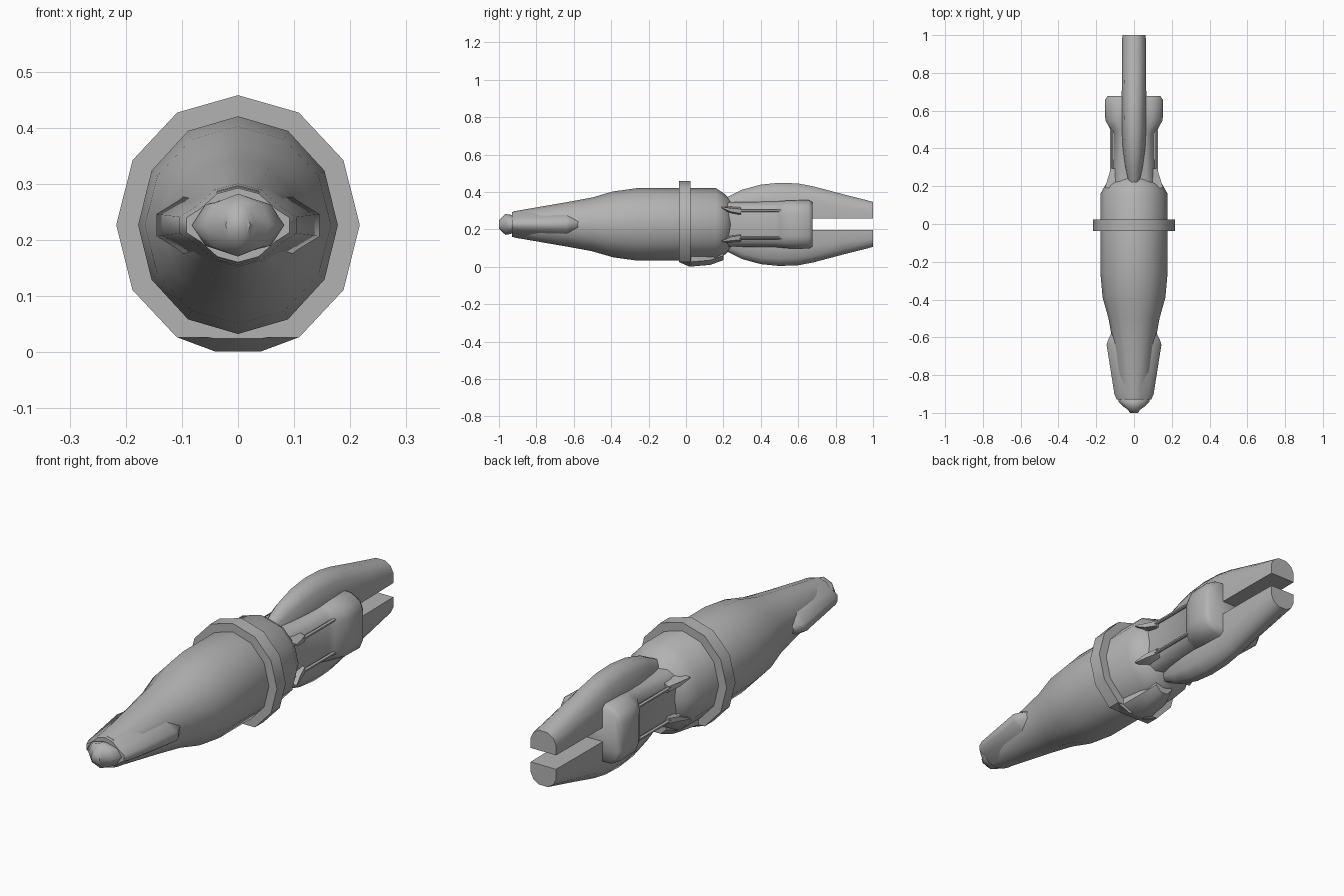
import bpy, bmesh, math

ZC = 0.2265  # height of the long axis
GREY = bpy.data.materials.new("dark_grey")
GREY.diffuse_color = (0.45, 0.45, 0.45, 1)


def circle(n):
    return [(math.sin(2 * math.pi * i / n), math.cos(2 * math.pi * i / n)) for i in range(n)]


def loft(name, profile, sections, zmin=None, angle=40):
    """Skin a profile along y. section = (y, half width, half height[, x centre, z centre])"""
    bm = bmesh.new()
    rings = []
    for s in sections:
        y, w, h = s[:3]
        cx, cz = s[3:] if len(s) > 3 else (0, ZC)
        ring = []
        for px, pz in profile:
            z = cz + pz * h
            if zmin is not None:
                z = max(z, zmin)
            ring.append(bm.verts.new((cx + px * w, y, z)))
        rings.append(ring)
    n = len(profile)
    for a, b in zip(rings, rings[1:]):
        for i in range(n):
            j = (i + 1) % n
            bm.faces.new((a[i], a[j], b[j], b[i]))
    bm.faces.new(rings[0])
    bm.faces.new(rings[-1])
    bmesh.ops.recalc_face_normals(bm, faces=bm.faces)
    me = bpy.data.meshes.new(name)
    bm.to_mesh(me)
    bm.free()
    me.materials.append(GREY)
    ob = bpy.data.objects.new(name, me)
    bpy.context.collection.objects.link(ob)
    bpy.ops.object.select_all(action='DESELECT')
    ob.select_set(True)
    bpy.context.view_layer.objects.active = ob
    bpy.ops.object.shade_smooth_by_angle(angle=math.radians(angle))
    return ob


C12 = circle(12)

# main hull
loft("hull", C12, [
    (-0.92, 0.072, 0.070), (-0.63, 0.112, 0.120), (-0.50, 0.135, 0.144),
    (-0.39, 0.166, 0.176), (-0.26, 0.178, 0.194), (0.16, 0.178, 0.194),
    (0.21, 0.150, 0.160), (0.25, 0.095, 0.120)])

# collar around the hull, flattened underneath
loft("collar", C12, [(-0.037, 0.217, 0.2315), (0.025, 0.217, 0.2315)], zmin=0.026, angle=35)

# keel block under the collar, sloping up at the front
keel = [(-0.107, 1), (-0.107, 0.25), (-0.04, 0), (0.04, 0), (0.107, 0.25), (0.107, 1)]
loft("keel_block", keel, [(-0.036, 1, 0.05, 0, 0.024), (0.018, 1, 0.1, 0, 0.001),
                          (0.026, 0.75, 0.1, 0, 0.001), (0.13, 0.65, 0.1, 0, 0.01),
                          (0.20, 0.4, 0.1, 0, 0.035)], angle=35)

# side ridges of the nose, blending into the hull
ridge = [(-1, 0.2), (-0.72, 0.45), (-0.4, 0.85), (0, 1.0), (0.4, 0.85), (0.72, 0.45), (1, 0.2),
         (1, -0.2), (0.72, -0.45), (0.4, -0.85), (0, -1.0), (-0.4, -0.85), (-0.72, -0.45), (-1, -0.2)]
loft("nose_ridges", ridge, [(-0.93, 0.092, 0.066), (-0.90, 0.104, 0.074),
                            (-0.64, 0.145, 0.100), (-0.615, 0.138, 0.09),
                            (-0.57, 0.115, 0.07)], angle=60)

# nose tip
loft("nose_tip", circle(8), [
    (-1.0, 0.022, 0.022), (-0.985, 0.03, 0.038), (-0.965, 0.058, 0.056),
    (-0.94, 0.082, 0.052), (-0.915, 0.08, 0.04)], angle=50)

# rear core flaring into the side block
block = [(-1, 0.5), (-0.9, 0.8), (-0.6, 1), (0.6, 1), (0.9, 0.8), (1, 0.5),
         (1, -0.5), (0.9, -0.8), (0.6, -1), (-0.6, -1), (-0.9, -0.8), (-1, -0.5)]
loft("rear_core", block, [
    (0.18, 0.112, 0.118), (0.48, 0.108, 0.122), (0.50, 0.125, 0.124),
    (0.55, 0.152, 0.128), (0.655, 0.154, 0.130), (0.677, 0.140, 0.118)], angle=60)

# upper and lower prongs
prong = [(-1, 0), (-1, 0.5), (-0.8, 0.8), (-0.35, 1), (0.35, 1), (0.8, 0.8), (1, 0.5), (1, 0)]
stations = [(0.14, 0.025, 0.34), (0.22, 0.034, 0.372), (0.30, 0.048, 0.412),
            (0.40, 0.059, 0.439), (0.50, 0.064, 0.449), (0.60, 0.065, 0.445),
            (0.68, 0.065, 0.430), (0.85, 0.064, 0.385), (1.0, 0.062, 0.347)]
for label, s in (("upper", 1), ("lower", -1)):
    inner = 0.031
    loft(label + "_prong", prong,
         [(y, w, s * (z - ZC - inner), 0, ZC + s * inner) for y, w, z in stations], angle=60)

# side rods with wedge brackets
wedge = [(-1, -1), (-1, 1), (1, 0.5), (1, -0.5)]
for side, sx in (("right", 1), ("left", -1)):
    for level, sz in (("upper", 1), ("lower", -1)):
        tag = f"{side}_{level}"
        zc = ZC + sz * 0.073
        loft(tag + "_rod", circle(6), [(0.22, 0.009, 0.007, sx * 0.118, zc),
                                       (0.51, 0.009, 0.007, sx * 0.118, zc)])
        loft(tag + "_bracket", wedge, [
            (0.19, sx * 0.025, 0.005, sx * 0.13, zc + sz * 0.018),
            (0.24, sx * 0.022, 0.020, sx * 0.117, zc + sz * 0.004),
            (0.295, sx * 0.014, 0.024, sx * 0.108, zc - sz * 0.003)], angle=25)
